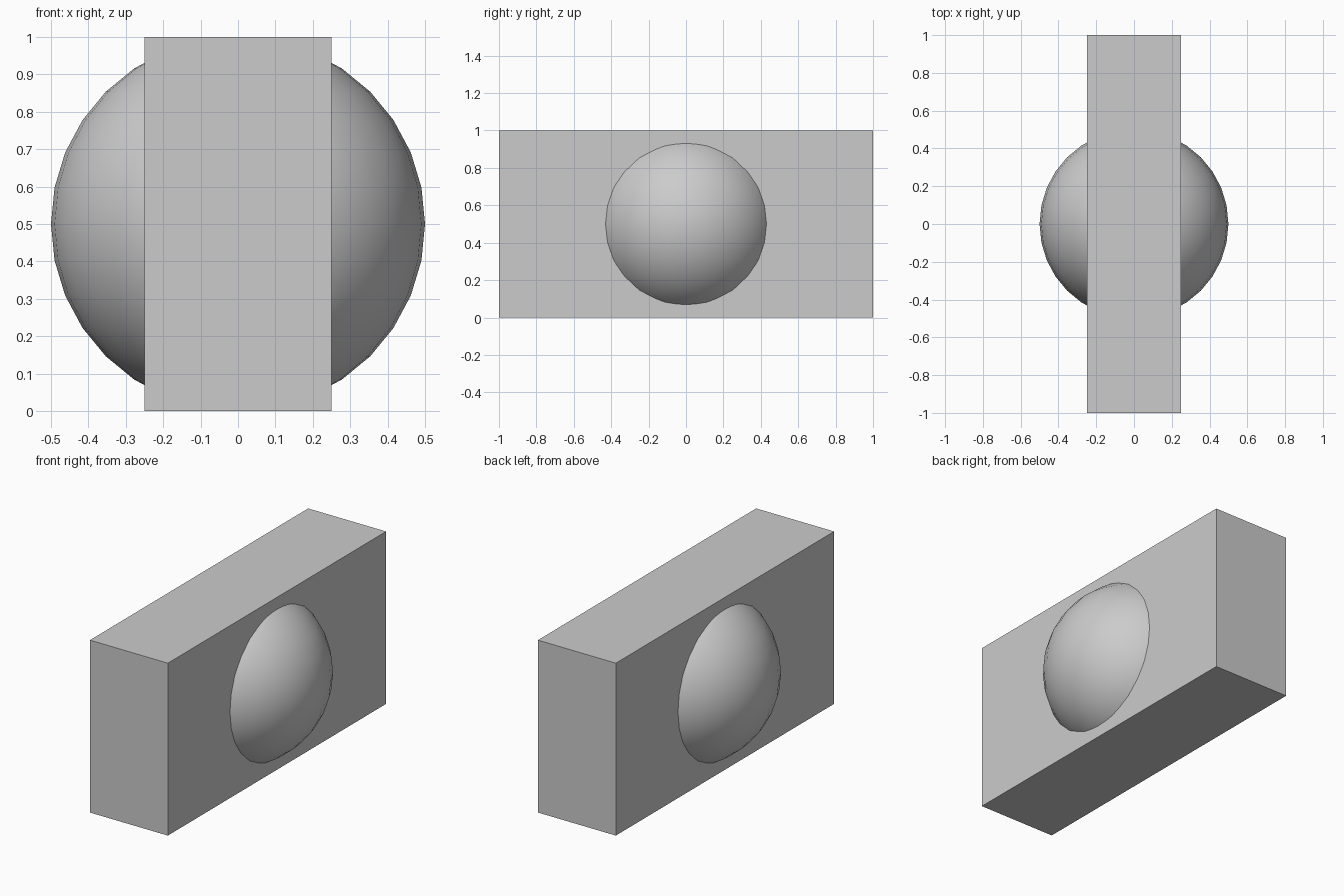
import bpy

if "Cube" in bpy.data.objects:
    bpy.data.objects.remove(bpy.data.objects["Cube"])

# Upright slab
bpy.ops.mesh.primitive_cube_add(size=1, location=(0, 0, 0.5))
slab = bpy.context.object
slab.name = "slab"
slab.scale = (0.5, 2.0, 1.0)
bpy.ops.object.transform_apply(location=False, rotation=False, scale=True)

# Ball set through the middle of the slab, bulging out of both broad sides
bpy.ops.mesh.primitive_uv_sphere_add(segments=32, ring_count=16, radius=0.5,
                                     location=(0, 0, 0.5))
ball = bpy.context.object
ball.name = "ball"
bpy.ops.object.shade_smooth()
